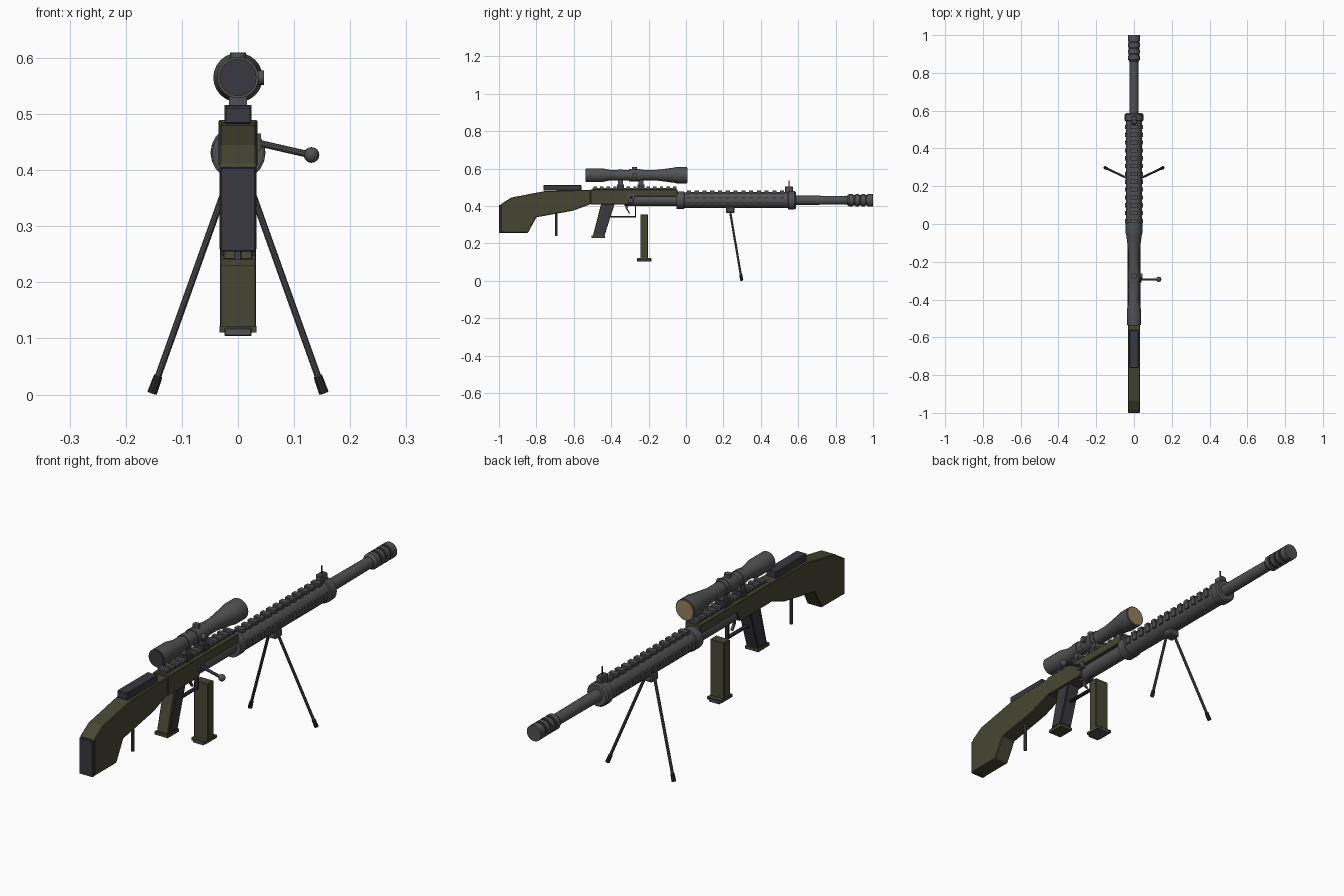
import bpy, bmesh, math
from mathutils import Vector

if "Cube" in bpy.data.objects:
    bpy.data.objects.remove(bpy.data.objects["Cube"])


def material(name, rgb):
    m = bpy.data.materials.new(name)
    m.diffuse_color = (*rgb, 1)
    m.use_nodes = True
    m.node_tree.nodes["Principled BSDF"].inputs["Base Color"].default_value = m.diffuse_color
    return m


OLIVE = material("olive", (0.062, 0.062, 0.034))
GREY = material("gunmetal grey", (0.082, 0.082, 0.086))
DARK = material("dark slate", (0.04, 0.04, 0.05))
BLACK = material("near black", (0.022, 0.022, 0.025))
TAN = material("lens tan", (0.30, 0.21, 0.11))
AXIS = 0.431   # height of the bore


def finish(name, bm, mat, smooth=False, bevel=0):
    bmesh.ops.recalc_face_normals(bm, faces=bm.faces)
    me = bpy.data.meshes.new(name)
    bm.to_mesh(me)
    bm.free()
    ob = bpy.data.objects.new(name, me)
    bpy.context.collection.objects.link(ob)
    me.materials.append(mat)
    if bevel:
        b = ob.modifiers.new("bevel", 'BEVEL')
        b.width, b.segments = bevel, 1
    if smooth:
        bpy.ops.object.select_all(action='DESELECT')
        ob.select_set(True)
        bpy.context.view_layer.objects.active = ob
        bpy.ops.object.shade_smooth_by_angle(angle=math.radians(35))
    return ob


def add_box(bm, x, y, z):
    vs = [bm.verts.new((a, b, c)) for a in x for b in y for c in z]
    for f in ((0, 1, 3, 2), (4, 6, 7, 5), (0, 4, 5, 1),
              (2, 3, 7, 6), (0, 2, 6, 4), (1, 5, 7, 3)):
        bm.faces.new([vs[i] for i in f])


def boxes(name, mat, *items, bevel=0):
    bm = bmesh.new()
    for x, y, z in items:
        add_box(bm, x, y, z)
    return finish(name, bm, mat, bevel=bevel)


def plate(name, mat, half, pts, bevel=0, x0=0):
    """Side profile of (y, z) points extruded across x."""
    bm = bmesh.new()
    a = [bm.verts.new((x0 - half, *p)) for p in pts]
    b = [bm.verts.new((x0 + half, *p)) for p in pts]
    bm.faces.new(a)
    bm.faces.new(b[::-1])
    n = len(pts)
    for i in range(n):
        bm.faces.new((a[i], a[(i + 1) % n], b[(i + 1) % n], b[i]))
    return finish(name, bm, mat, bevel=bevel)


def lathe(name, mat, z, profile, n=20):
    """Turned part along y from (y, radius) points, capped at both ends."""
    bm = bmesh.new()
    rings = [[bm.verts.new((r * math.cos(2 * math.pi * i / n), y,
                            z + r * math.sin(2 * math.pi * i / n)))
              for i in range(n)] for y, r in profile]
    for p, q in zip(rings, rings[1:]):
        for i in range(n):
            bm.faces.new((p[i], p[(i + 1) % n], q[(i + 1) % n], q[i]))
    bm.faces.new(rings[0])
    bm.faces.new(rings[-1])
    return finish(name, bm, mat, smooth=True)


def rod(name, mat, p, q, r, n=10, r2=None):
    p, q = Vector(p), Vector(q)
    bm = bmesh.new()
    bmesh.ops.create_cone(bm, cap_ends=True, segments=n, radius1=r,
                          radius2=r2 or r, depth=(q - p).length)
    rot = (q - p).to_track_quat('Z', 'Y').to_matrix().to_4x4()
    bm.transform(rot)
    bmesh.ops.translate(bm, verts=bm.verts, vec=(p + q) / 2)
    return finish(name, bm, mat, smooth=True)


# Stock, butt pad, cheek rest and rear support
plate("stock", OLIVE, 0.033, [
    (-0.99, 0.257), (-0.845, 0.257), (-0.80, 0.34), (-0.605, 0.375),
    (-0.51, 0.41), (-0.51, 0.487), (-0.755, 0.48), (-0.935, 0.445),
    (-0.99, 0.41)], bevel=0.003)
boxes("butt_pad", DARK, ((-0.031, 0.031), (-1.0, -0.985), (0.255, 0.405)), bevel=0.002)
boxes("cheek_rest", DARK, ((-0.024, 0.024), (-0.762, -0.56), (0.482, 0.513)), bevel=0.003)
rod("rear_support", GREY, (0, -0.693, 0.24), (0, -0.693, 0.365), 0.007)

# Receiver with cut-away lower front and the bolt tube below it
plate("receiver", OLIVE, 0.035, [
    (-0.51, 0.408), (-0.305, 0.408), (-0.285, 0.452), (-0.045, 0.452),
    (-0.045, 0.489), (-0.51, 0.489)], bevel=0.002)
lathe("bolt_tube", GREY, AXIS, [(-0.33, 0.03), (-0.04, 0.03)])
rod("bolt_handle", GREY, (0.02, -0.293, 0.452), (0.13, -0.293, 0.427), 0.006)
bm = bmesh.new()
bmesh.ops.create_uvsphere(bm, u_segments=12, v_segments=8, radius=0.014)
bmesh.ops.translate(bm, verts=bm.verts, vec=(0.131, -0.293, 0.427))
finish("bolt_knob", bm, GREY, True)
boxes("bolt_root", GREY, ((0.03, 0.041), (-0.31, -0.275), (0.435, 0.465)))

# Scope rail
boxes("receiver_rail", GREY, ((-0.018, 0.018), (-0.50, -0.05), (0.485, 0.496)),
      *[((-0.023, 0.023), (y, y + 0.018), (0.496, 0.505))
        for y in [-0.495 + 0.0355 * i for i in range(13)]])

# Handguard with collars and three toothed rails
lathe("handguard", GREY, AXIS, [
    (-0.05, 0.046), (-0.01, 0.046), (-0.008, 0.042), (0.545, 0.042),
    (0.547, 0.049), (0.58, 0.049), (0.587, 0.043)])
steps = [0.005 + 0.0415 * i for i in range(13)]
boxes("handguard_top_teeth", GREY,
      ((-0.015, 0.015), (0.0, 0.54), (0.46, 0.475)),
      *[((-0.019, 0.019), (y, y + 0.022), (0.465, 0.483)) for y in steps])
for s, side in ((-1, "left"), (1, "right")):
    boxes(f"handguard_{side}_teeth", GREY,
          *[(sorted((s * 0.03, s * 0.047)), (y, y + 0.022),
             (AXIS - 0.014, AXIS + 0.014)) for y in steps])

# Barrel and muzzle brake
lathe("barrel", GREY, AXIS, [(0.57, 0.025), (0.88, 0.023)])
lathe("muzzle_brake", GREY, AXIS, [(0.86, 0.024), (0.872, 0.033)] + [
    p for y in (0.893, 0.925, 0.957)
    for p in ((y, 0.033), (y, 0.027), (y + 0.013, 0.027), (y + 0.013, 0.033))
] + [(1.0, 0.033)])
for y in (0.893, 0.925, 0.957):
    lathe("brake_slot", BLACK, AXIS, [(y + 0.001, 0.0278), (y + 0.012, 0.0278)])

# Front sight
boxes("front_sight_base", GREY, ((-0.014, 0.014), (0.528, 0.572), (0.47, 0.505)), bevel=0.004)
rod("front_sight_pin", BLACK, (0, 0.55, 0.5), (0, 0.55, 0.537), 0.003, 8)

# Scope with lenses, turrets and mounts
SZ = 0.565
lathe("scope", GREY, SZ, [
    (-0.535, 0.037), (-0.45, 0.037), (-0.405, 0.028), (-0.16, 0.028),
    (-0.06, 0.041), (-0.05, 0.044), (0.005, 0.044)], 24)
lathe("rear_lens", DARK, SZ, [(-0.538, 0.033), (-0.53, 0.033)], 24)
lathe("front_lens", TAN, SZ, [(0.0, 0.039), (0.008, 0.039)], 24)
lathe("scope_turret_ring", GREY, SZ, [(-0.305, 0.033), (-0.245, 0.033)])
rod("top_turret", GREY, (0, -0.275, SZ), (0, -0.275, 0.61), 0.014, 12)
rod("side_turret", GREY, (0, -0.275, SZ), (0.046, -0.275, SZ), 0.013, 12)
for y in (-0.35, -0.24):
    boxes("scope_mount", DARK, ((-0.024, 0.024), (y - 0.018, y + 0.018), (0.49, 0.516)))
    boxes("scope_mount_neck", GREY, ((-0.016, 0.016), (y - 0.014, y + 0.014), (0.515, 0.55)))
    lathe("scope_clamp", GREY, SZ, [(y - 0.014, 0.031), (y + 0.014, 0.031)])

# Grip with dark side panels and foot
plate("grip", OLIVE, 0.026, [(-0.453, 0.415), (-0.385, 0.415), (-0.438, 0.24), (-0.498, 0.24)],
      bevel=0.003)
for s in (-1, 1):
    plate("grip_panel", DARK, 0.002, [
        (-0.438, 0.405), (-0.388, 0.405), (-0.438, 0.247), (-0.486, 0.247)], x0=s * 0.027)
plate("grip_front", DARK, 0.024, [
    (-0.39, 0.41), (-0.382, 0.41), (-0.434, 0.247), (-0.442, 0.247)])
boxes("grip_foot", OLIVE, ((-0.03, 0.03), (-0.505, -0.432), (0.229, 0.242)))

# Trigger and guard
boxes("trigger_guard", BLACK,
      ((-0.008, 0.008), (-0.41, -0.268), (0.340, 0.346)),
      ((-0.008, 0.008), (-0.274, -0.268), (0.340, 0.41)))
plate("trigger", GREY, 0.005, [
    (-0.325, 0.41), (-0.31, 0.41), (-0.312, 0.385), (-0.298, 0.362),
    (-0.304, 0.36), (-0.322, 0.385)])

# Magazine
boxes("magazine", OLIVE, ((-0.032, 0.032), (-0.244, -0.204), (0.115, 0.355)), bevel=0.002)
boxes("magazine_foot", OLIVE, ((-0.033, 0.033), (-0.26, -0.186), (0.111, 0.122)))
boxes("magazine_base", GREY, ((-0.024, 0.024), (-0.262, -0.184), (0.104, 0.119)), bevel=0.002)

# Bipod
boxes("bipod_mount", GREY, ((-0.024, 0.024), (0.214, 0.259), (0.362, 0.395)), bevel=0.005)
for s, side in ((-1, "left"), (1, "right")):
    top, foot = Vector((s * 0.02, 0.235, 0.375)), Vector((s * 0.153, 0.298, 0.003))
    rod(f"bipod_{side}_leg", GREY, top, foot, 0.006)
    rod(f"bipod_{side}_foot", BLACK, foot.lerp(top, 0.08), foot, 0.008, 10, 0.009)
